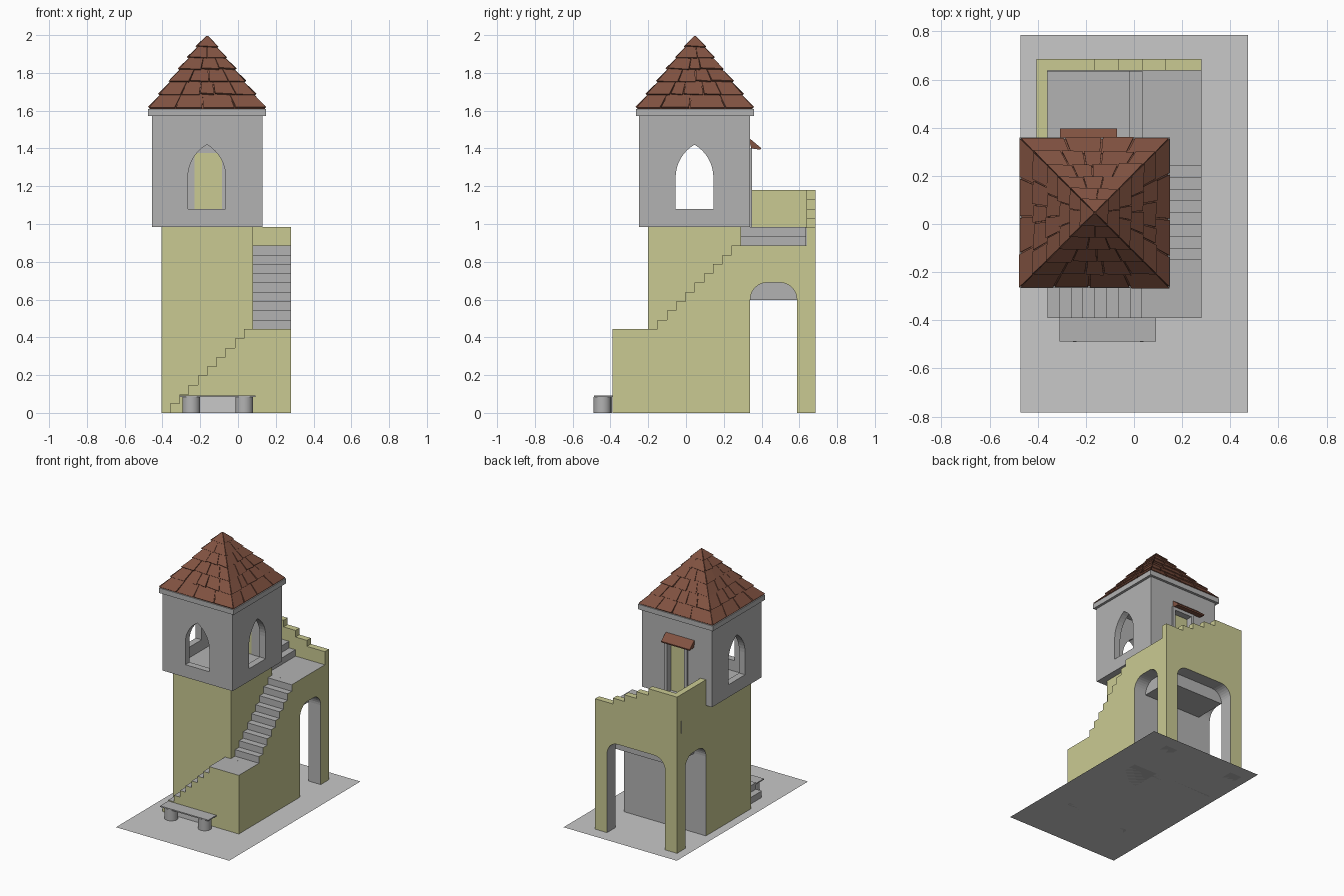
import bpy, bmesh, math, random
from mathutils import Vector

if "Cube" in bpy.data.objects:
    bpy.data.objects.remove(bpy.data.objects["Cube"])

random.seed(4)

def material(name, c):
    m = bpy.data.materials.new(name)
    m.diffuse_color = (*c, 1)
    m.use_nodes = True
    m.node_tree.nodes["Principled BSDF"].inputs["Base Color"].default_value = m.diffuse_color
    return m

GREEN = material("olive_plaster", (0.59, 0.59, 0.29))
GREY = material("stone_grey", (0.45, 0.45, 0.45))
LIGHT = material("pale_grey", (0.58, 0.58, 0.58))
BROWN = material("roof_brown", (0.22, 0.085, 0.053))

def make(name, bm, *mats):
    bmesh.ops.recalc_face_normals(bm, faces=bm.faces[:])
    me = bpy.data.meshes.new(name)
    bm.to_mesh(me)
    bm.free()
    for m in mats:
        me.materials.append(m)
    ob = bpy.data.objects.new(name, me)
    bpy.context.collection.objects.link(ob)
    return ob

def prism(name, pts, axis, a, b, *mats):
    """Extrude a 2D profile (other two axes in x,y,z order) along axis from a to b."""
    bm = bmesh.new()
    def co(p, t):
        v = list(p)
        v.insert("xyz".index(axis), t)
        return v
    lo = [bm.verts.new(co(p, a)) for p in pts]
    hi = [bm.verts.new(co(p, b)) for p in pts]
    bm.faces.new(lo)
    bm.faces.new(hi[::-1])
    n = len(pts)
    for i in range(n):
        bm.faces.new((lo[i], lo[(i + 1) % n], hi[(i + 1) % n], hi[i]))
    return make(name, bm, *mats)

def box(name, x0, x1, y0, y1, z0, z1, *mats):
    return prism(name, [(x0, y0), (x1, y0), (x1, y1), (x0, y1)], "z", z0, z1, *mats)

def cut(ob, cutters):
    """Boolean the cutters out, bake the result and drop the cutters."""
    for c in cutters:
        c.hide_render = True
        m = ob.modifiers.new("cut", "BOOLEAN")
        m.operation, m.solver, m.object = "DIFFERENCE", "EXACT", c
    dg = bpy.context.evaluated_depsgraph_get()
    me = bpy.data.meshes.new_from_object(ob.evaluated_get(dg))
    ob.modifiers.clear()
    ob.data = me
    for c in cutters:
        bpy.data.objects.remove(c)

def paint(ob, planes):
    """Slot 0 (plaster) on faces lying in the outer planes, slot 1 (stone) elsewhere."""
    for p in ob.data.polygons:
        outer = any(abs(p.normal["xyz".index(a)]) > 0.9 and abs(p.center["xyz".index(a)] - v) < 0.003
                    for a, v in planes)
        p.material_index = 0 if outer else 1

OUTER = [("x", -0.405), ("x", 0.28), ("x", 0.08), ("y", -0.39), ("y", -0.2), ("y", 0.685)]

# ground plate
bm = bmesh.new()
bm.faces.new([bm.verts.new(p) for p in ((-0.472, -0.782, 0), (0.474, -0.782, 0), (0.474, 0.784, 0), (-0.472, 0.784, 0))])
make("ground_plate", bm, LIGHT)

# lower tower
box("lower_tower", -0.405, 0.08, -0.2, 0.29, 0, 0.985, GREEN)

# stairs: nine steps each flight
def steps(start, z, n=9, run=0.049, rise=0.0492):
    pts = []
    for i in range(n):
        pts += [(start + i * run, z + i * rise), (start + i * run, z + (i + 1) * rise)]
    return pts

f1 = prism("front_stair", steps(-0.36, 0) + [(0.28, 0.443), (0.28, 0)], "y", -0.39, -0.2, GREEN, GREY)
paint(f1, OUTER[1:2] + OUTER[3:])
f2 = prism("side_stair", [(-0.2, 0), (-0.2, 0.443)] + steps(-0.15, 0.443) + [(0.34, 0.886), (0.34, 0)],
           "x", 0.08, 0.28, GREEN, GREY)
paint(f2, OUTER[1:2])

# arched porch under the terrace
def arch(a, b, top, r=0.09):
    pts = [(a, -0.1)]
    for i in range(9):
        t = math.pi - i * math.pi / 16
        pts.append((a + r + r * math.cos(t), top - r + r * math.sin(t)))
    for i in range(9):
        t = math.pi / 2 - i * math.pi / 16
        pts.append((b - r + r * math.cos(t), top - r + r * math.sin(t)))
    return pts + [(b, -0.1)]

porch = box("arched_porch", -0.405, 0.28, 0.29, 0.685, 0, 0.886, GREEN, GREY)
cut(porch, [prism("cut_a", arch(0.34, 0.587, 0.69), "x", -0.6, 0.5),
            prism("cut_b", arch(-0.305, 0.18, 0.69), "y", 0.34, 0.9)])
paint(porch, OUTER)
box("porch_ceiling", -0.305, 0.18, 0.34, 0.587, 0.597, 0.8, GREY)

# terrace floor with its two steps
terrace = box("terrace_floor", -0.405, -0.017, 0.29, 0.635, 0.88, 0.985, GREEN, GREY)
paint(terrace, OUTER[:1])
box("terrace_step", -0.017, 0.035, 0.29, 0.635, 0.88, 0.935, GREY)

# stepped parapet
edges = [0.28, 0.13, 0.035, -0.065, -0.165, -0.405]
tops = [0.985, 1.03, 1.08, 1.13, 1.18]
prof = [(0.28, 0.88)]
for i, z in enumerate(tops):
    prof += [(edges[i], z), (edges[i + 1], z)]
prism("back_parapet", prof + [(-0.405, 0.88)], "y", 0.637, 0.685, GREEN)
box("left_parapet", -0.405, -0.36, 0.335, 0.637, 0.98, 1.18, GREEN)

# upper tower with pointed windows and a back door
def pointed(c, w=0.1, z0=1.08, zs=1.247):
    pts = [(c - w, z0)]
    for i in range(9):
        t = math.pi - i * math.pi / 24
        pts.append((c + w + 2 * w * math.cos(t), zs + 2 * w * math.sin(t)))
    for i in range(1, 9):
        t = math.pi / 3 - i * math.pi / 24
        pts.append((c - w + 2 * w * math.cos(t), zs + 2 * w * math.sin(t)))
    return pts + [(c + w, z0)]

upper = box("upper_tower", -0.455, 0.13, -0.25, 0.34, 0.985, 1.575, GREY)
cut(upper, [box("cut_room", -0.405, 0.08, -0.2, 0.285, 1.0, 1.56),
            prism("cut_sides", pointed(0.045), "x", -0.7, 0.5),
            prism("cut_front", pointed(-0.165), "y", -0.5, 0.0),
            box("cut_door", -0.23, -0.085, 0.2, 0.5, 1.0, 1.376)])
box("door", -0.23, -0.085, 0.288, 0.3, 1.0, 1.376, GREEN)
for nm, x0, x1, z0, z1 in (("door_frame_left", -0.255, -0.23, 0.985, 1.4),
                           ("door_frame_right", -0.085, -0.06, 0.985, 1.4),
                           ("door_frame_top", -0.23, -0.085, 1.376, 1.4)):
    box(nm, x0, x1, 0.335, 0.35, z0, z1, GREY)
prism("door_awning", [(0.338, 1.43), (0.338, 1.452), (0.397, 1.403), (0.395, 1.393), (0.345, 1.4)],
      "x", -0.308, -0.07, BROWN)

# cornice and roof core
CX, CY, H, Z0, Z1 = -0.163, 0.047, 0.3125, 1.61, 2.0
box("cornice", CX - H, CX + H, CY - H, CY + H, 1.572, Z0, GREY)
bm = bmesh.new()
base = [bm.verts.new((CX + sx * 0.305, CY + sy * 0.305, Z0)) for sx, sy in ((-1, -1), (1, -1), (1, 1), (-1, 1))]
tip = bm.verts.new((CX, CY, Z1 - 0.01))
bm.faces.new(base[::-1])
for i in range(4):
    bm.faces.new((base[i], base[(i + 1) % 4], tip))
make("roof_core", bm, BROWN)

# roof tiles: overlapping wedge rows on all four slopes
bm = bmesh.new()
rows = [(0.0, 0.2, 4), (0.18, 0.38, 5), (0.36, 0.56, 4), (0.53, 0.72, 3), (0.69, 0.86, 2), (0.84, 1.0, 1)]
for side in range(4):
    ang = side * math.pi / 2
    out = Vector((math.sin(ang), -math.cos(ang), 0))
    along = Vector((math.cos(ang), math.sin(ang), 0))
    nrm = (out * (Z1 - Z0) + Vector((0, 0, H))).normalized()
    def point(f, v, lift):
        w = 0.3 * (1 - v) + 0.002
        p = Vector((CX, CY, Z0 + (Z1 - Z0 - 0.008) * v)) + out * w + along * (2 * f - 1) * (w + lift * 0.5)
        return p + nrm * lift
    for v0, v1, n in rows:
        cuts = [0] + [(i + random.uniform(-0.2, 0.2)) / n for i in range(1, n)] + [1]
        for f0, f1 in zip(cuts, cuts[1:]):
            lift = random.uniform(0.009, 0.017)
            e = 0.006 if n > 1 else 0
            a, b = f0 + (e if f0 else 0), f1 - (e if f1 < 1 else 0)
            d = random.uniform(0, 0.02) if v0 else 0
            vs = [bm.verts.new(point(f, v, l)) for l in (0, 1) for f, v, l in
                  ((a, v0 + d, l * lift), (b, v0, l * lift), (b, v1, l * 0.004), (a, v1, l * 0.004))]
            for q in ((3, 2, 1, 0), (4, 5, 6, 7), (0, 1, 5, 4), (1, 2, 6, 5), (2, 3, 7, 6), (3, 0, 4, 7)):
                bm.faces.new([vs[k] for k in q])
make("roof_tiles", bm, BROWN)

# bench
box("bench_seat", -0.31, 0.092, -0.487, -0.388, 0.083, 0.092, GREY)
box("bench_back_panel", -0.25, 0.03, -0.397, -0.391, 0, 0.083, LIGHT)
for nm, x in (("bench_leg_left", -0.247), ("bench_leg_right", 0.033)):
    bpy.ops.mesh.primitive_cylinder_add(vertices=24, radius=0.047, depth=0.084, location=(x, -0.443, 0.042))
    leg = bpy.context.object
    leg.name = nm
    leg.data.materials.append(GREY)
    bpy.ops.object.shade_smooth_by_angle()
